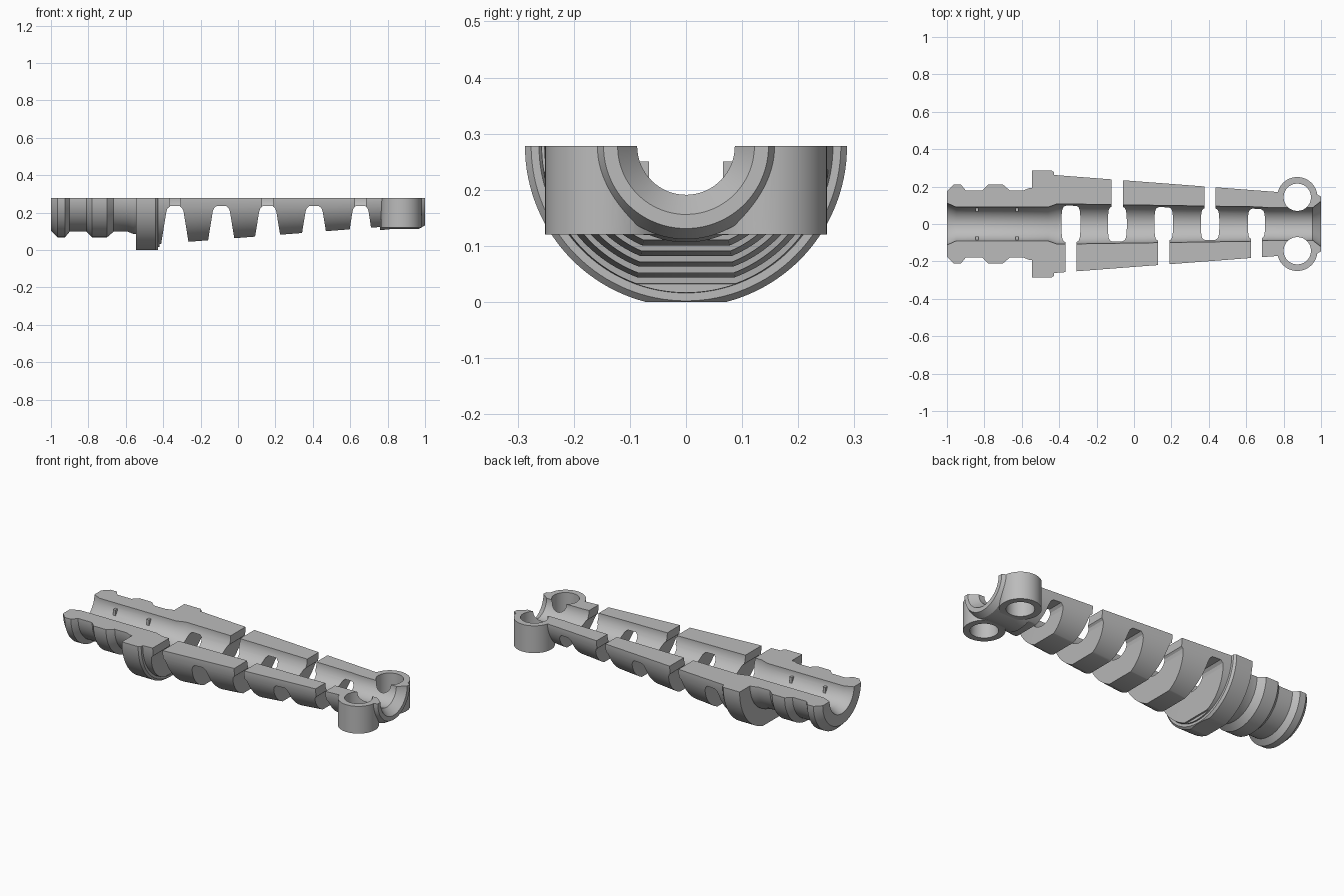
import bpy
import bmesh
import math

old = bpy.data.objects.get("Cube")
if old:
    bpy.data.objects.remove(old, do_unlink=True)

AXIS_Z = 0.278

grey = bpy.data.materials.new("plain grey")
grey.use_nodes = True
GREY = (0.5, 0.5, 0.5, 1.0)
grey.diffuse_color = GREY
grey.node_tree.nodes["Principled BSDF"].inputs["Base Color"].default_value = GREY


def finish(name, bm):
    bmesh.ops.recalc_face_normals(bm, faces=bm.faces)
    mesh = bpy.data.meshes.new(name)
    bm.to_mesh(mesh)
    bm.free()
    mesh.materials.append(grey)
    obj = bpy.data.objects.new(name, mesh)
    bpy.context.collection.objects.link(obj)
    return obj


def revolve(name, profile, start, sweep, steps):
    """Solid swept about the long axis from (x, radius) points."""
    bm = bmesh.new()
    full = sweep >= 2 * math.pi - 0.001
    rows = []
    for i in range(steps if full else steps + 1):
        a = start + sweep * i / steps
        rows.append([bm.verts.new((x, r * math.cos(a), AXIS_Z + r * math.sin(a)))
                     for x, r in profile])
    pairs = list(zip(rows, rows[1:]))
    if full:
        pairs.append((rows[-1], rows[0]))
    for p, q in pairs:
        for j in range(len(profile) - 1):
            bm.faces.new((p[j], p[j + 1], q[j + 1], q[j]))
    if full:
        for j in (0, -1):
            bm.faces.new([row[j] for row in rows])
    else:
        # The cut face joins the first and last rows; the ends are half discs
        bm.faces.new(rows[0] + rows[-1][::-1])
        for j in (0, -1):
            bm.faces.new([row[j] for row in rows])
    return finish(name, bm)


def prism(name, outline, y0, y1):
    """Outline in x and z, extruded along y."""
    bm = bmesh.new()
    face = bm.faces.new([bm.verts.new((x, y0, z)) for x, z in outline])
    geo = bmesh.ops.extrude_face_region(bm, geom=[face])["geom"]
    bmesh.ops.translate(bm, vec=(0, y1 - y0, 0),
                        verts=[v for v in geo if isinstance(v, bmesh.types.BMVert)])
    return finish(name, bm)


def box(name, x0, x1, y0, y1, z0, z1):
    return prism(name, [(x0, z0), (x1, z0), (x1, z1), (x0, z1)], y0, y1)


def cylinder(name, x, y, r, z0, z1):
    bm = bmesh.new()
    bmesh.ops.create_cone(bm, cap_ends=True, segments=64, radius1=r, radius2=r, depth=z1 - z0)
    bmesh.ops.translate(bm, vec=(x, y, (z0 + z1) / 2), verts=bm.verts)
    return finish(name, bm)


def combine(target, tool, operation):
    mod = target.modifiers.new("combine", "BOOLEAN")
    mod.operation = operation
    mod.solver = "EXACT"
    mod.object = tool
    graph = bpy.context.evaluated_depsgraph_get()
    mesh = bpy.data.meshes.new_from_object(target.evaluated_get(graph))
    target.modifiers.clear()
    target.data = mesh
    bpy.data.objects.remove(tool, do_unlink=True)


# Half shell: ridged neck, collar, tapered sleeve and nose
shell_profile = [
    (-1.0, 0.175), (-0.965, 0.21), (-0.925, 0.21), (-0.9, 0.18), (-0.81, 0.18),
    (-0.78, 0.21), (-0.7, 0.21), (-0.665, 0.18), (-0.59, 0.18), (-0.56, 0.192),
    (-0.545, 0.192), (-0.545, 0.287), (-0.44, 0.287), (-0.428, 0.276),
    (-0.428, 0.262), (0.78, 0.17), (0.82, 0.166), (0.965, 0.166), (1.0, 0.147)]
shell = revolve("split_cable_sleeve", shell_profile, math.pi, math.pi, 64)

# Flats trimmed off the underside of collar and sleeve
combine(shell, box("collar_trim", -0.7, -0.3, -0.5, 0.5, -0.3, 0.0), "DIFFERENCE")
combine(shell, prism("sleeve_trim", [(-0.42, -0.2), (0.76, -0.2), (0.76, 0.123),
                                     (-0.42, 0.032)], -0.5, 0.5), "DIFFERENCE")

# Screw eyelets beside the nose
EYE_X, EYE_Y = 0.873, 0.143
for side in (-1, 1):
    combine(shell, cylinder("eyelet", EYE_X, side * EYE_Y, 0.108, 0.12, AXIS_Z), "UNION")

# Cable bore with flared mouths
bore_profile = [
    (-1.05, 0.135), (-1.0, 0.112), (-0.95, 0.09), (-0.46, 0.09), (-0.41, 0.108),
    (0.66, 0.092), (0.72, 0.087), (0.955, 0.087), (1.0, 0.122), (1.05, 0.16)]
combine(shell, revolve("bore", bore_profile, 0.02, 2 * math.pi, 64), "DIFFERENCE")
for side in (-1, 1):
    combine(shell, cylinder("eyelet_hole", EYE_X, side * EYE_Y, 0.073, 0.0, 0.5), "DIFFERENCE")

# Flex slots: arched cut from below, opened through alternate sides
for i in range(5):
    x = -0.337 + 0.248 * i
    half = [(0.085, -0.05), (0.072, 0.045), (0.046, 0.205), (0.04, 0.222), (0.026, 0.235)]
    if i == 4:
        half = [(w * 0.94, z) for w, z in half]
    outline = [(x + w, z) for w, z in half] + [(x - w, z) for w, z in reversed(half)]
    combine(shell, prism("slot", outline, -0.5, 0.5), "DIFFERENCE")
    y0, y1 = (-0.5, 0.0) if i % 2 == 0 else (0.0, 0.5)
    combine(shell, box("slot_gap", x - 0.03, x + 0.03, y0, y1, 0.2, 0.4), "DIFFERENCE")

# Small grip ribs inside the neck
for x in (-0.84, -0.625):
    for side in (-1, 1):
        y0, y1 = sorted((side * 0.066, side * 0.1))
        combine(shell, box("grip_rib", x - 0.008, x + 0.008, y0, y1, 0.2, 0.25), "UNION")

# Smooth the curves while keeping crisp edges
bpy.ops.object.select_all(action="DESELECT")
shell.select_set(True)
bpy.context.view_layer.objects.active = shell
bpy.ops.object.shade_smooth_by_angle(angle=math.radians(25))

# Centre the finished part
xs = [v.co.x for v in shell.data.vertices]
shell.location.x = -(min(xs) + max(xs)) / 2
